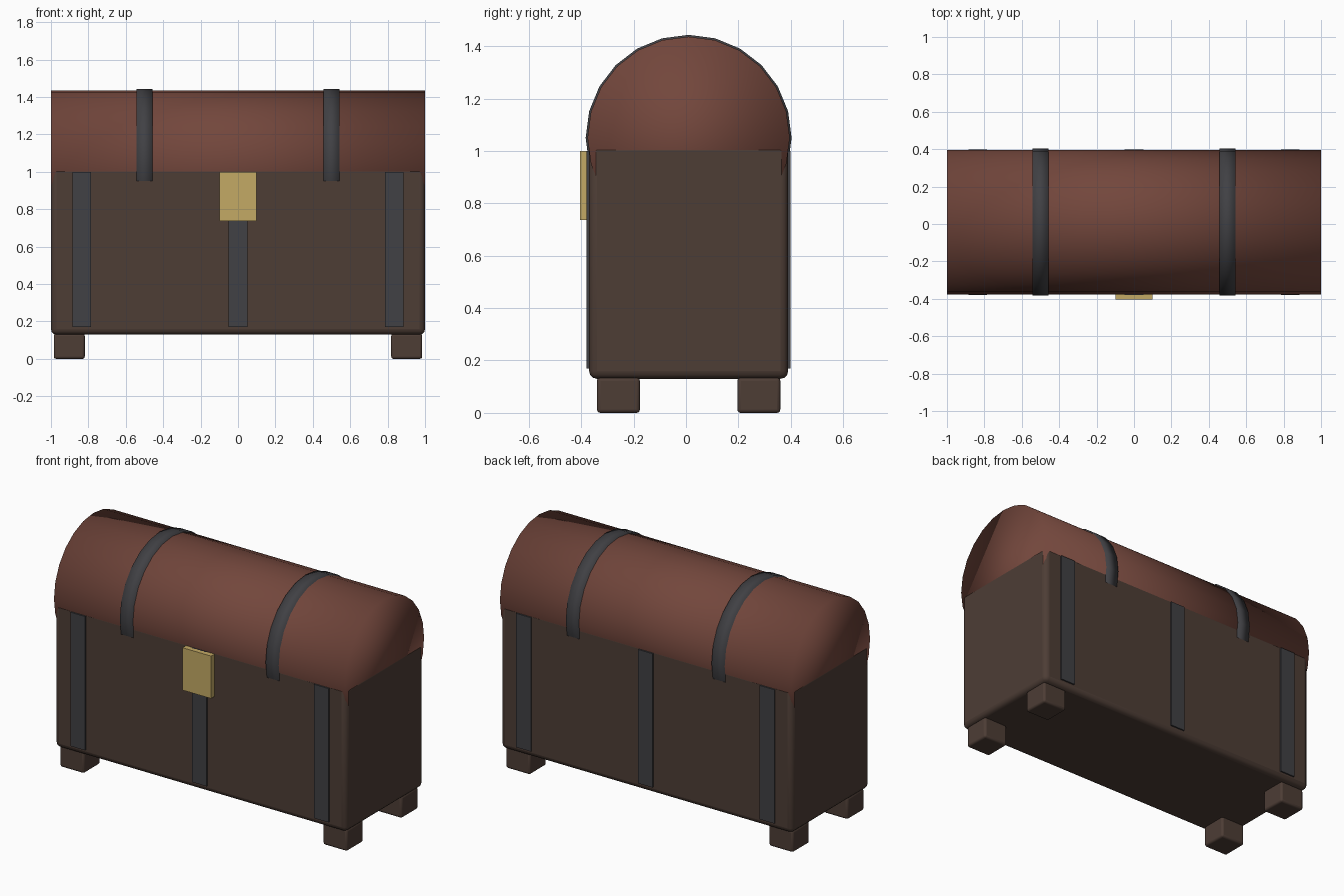
import bpy
from math import radians

if "Cube" in bpy.data.objects:
    bpy.data.objects.remove(bpy.data.objects["Cube"])

CY = 0.01  # depth centre of chest body and lid


def material(name, rgb):
    m = bpy.data.materials.new(name)
    m.diffuse_color = (*rgb, 1)
    m.use_nodes = True
    m.node_tree.nodes["Principled BSDF"].inputs["Base Color"].default_value = m.diffuse_color
    return m


wood = material("dark_wood", (0.075, 0.047, 0.036))
red = material("red_wood", (0.17, 0.062, 0.045))
iron = material("iron", (0.052, 0.052, 0.058))
brass = material("brass", (0.55, 0.40, 0.13))


def box(name, lo, hi, mat, bevel=0.0):
    bpy.ops.mesh.primitive_cube_add(size=1, location=[(a + b) / 2 for a, b in zip(lo, hi)])
    ob = bpy.context.object
    ob.name = name
    ob.scale = [b - a for a, b in zip(lo, hi)]
    bpy.ops.object.transform_apply(location=False, rotation=False, scale=True)
    ob.data.materials.append(mat)
    if bevel:
        mod = ob.modifiers.new("bevel", 'BEVEL')
        mod.width = bevel
        mod.segments = 3
        bpy.ops.object.shade_smooth_by_angle(angle=radians(40))
    return ob


def barrel(name, x, radius, width, mat):
    bpy.ops.mesh.primitive_cylinder_add(vertices=24, radius=radius, depth=width,
                                        location=(x, CY, 1.05), rotation=(0, radians(90), 0))
    ob = bpy.context.object
    ob.name = name
    bpy.ops.object.shade_smooth()
    ob.data.materials.append(mat)
    return ob


# chest body and barrel lid
box("chest_body", (-1, -0.37, 0.13), (1, 0.39, 1.03), wood, 0.03)
barrel("lid", 0, 0.386, 1.998, red)

# curved lid straps
for x in (-0.5, 0.5):
    barrel("lid_strap", x, 0.393, 0.085, iron)

# upright straps, front and back
for x in (-0.835, 0, 0.835):
    box("front_strap", (x - 0.05, -0.379, 0.17), (x + 0.05, -0.35, 1.0), iron)
    box("back_strap", (x - 0.05, 0.37, 0.17), (x + 0.05, 0.399, 1.0), iron)

# lock plate
box("lock_plate", (-0.098, -0.404, 0.737), (0.098, -0.35, 1.0), brass)

# feet
for x in (-0.902, 0.902):
    for y in (-0.258, 0.278):
        box("foot", (x - 0.083, y - 0.082, 0), (x + 0.083, y + 0.082, 0.135), wood, 0.013)
